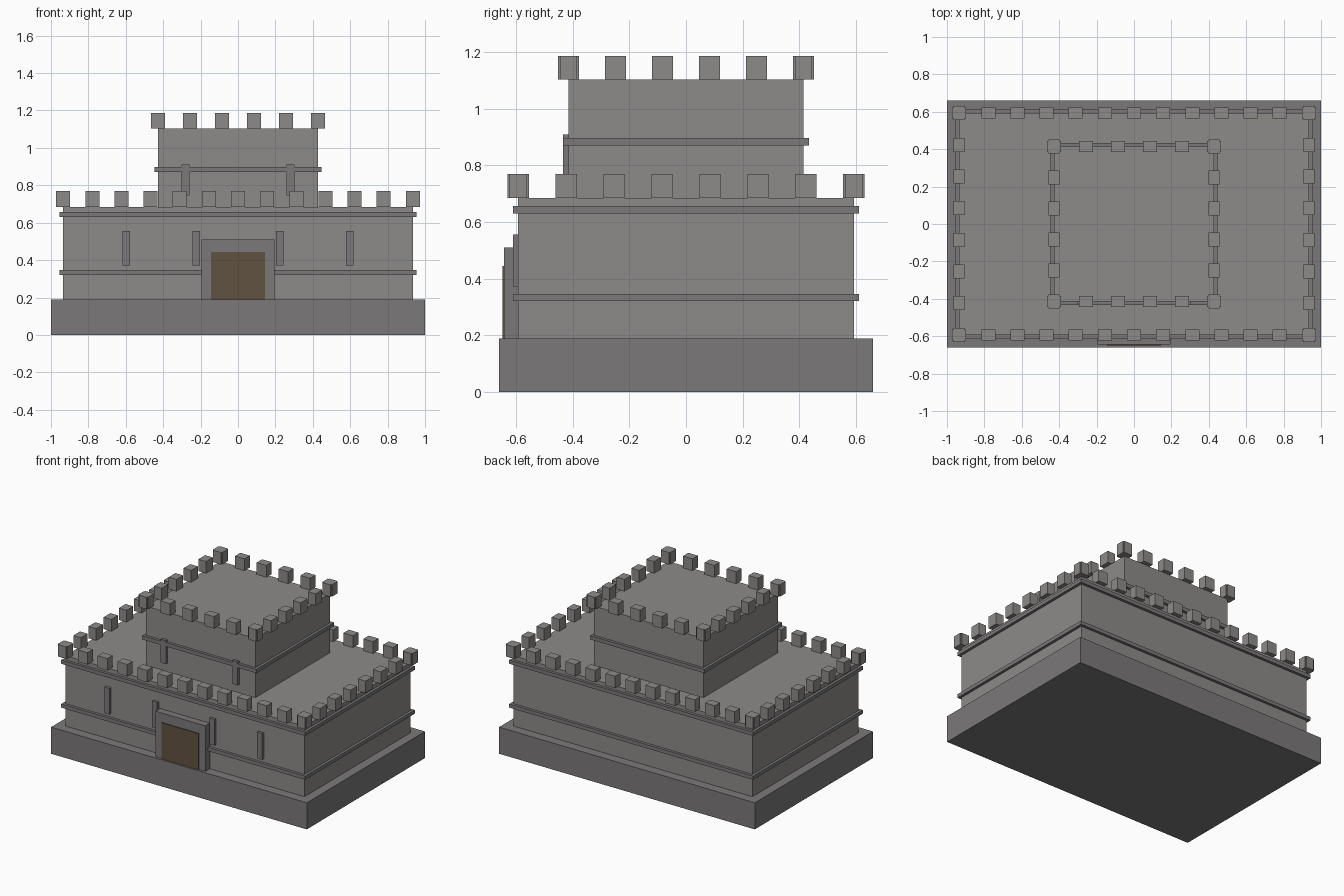
import bpy
import bmesh
from mathutils import Matrix, Vector

if "Cube" in bpy.data.objects:
    bpy.data.objects.remove(bpy.data.objects["Cube"])


def material(name, rgb):
    m = bpy.data.materials.new(name)
    m.diffuse_color = (*rgb, 1)
    m.use_nodes = True
    m.node_tree.nodes["Principled BSDF"].inputs["Base Color"].default_value = m.diffuse_color
    return m


STONE = material("stone", (0.27, 0.26, 0.25))
DARK = material("dark_stone", (0.20, 0.19, 0.195))
WOOD = material("wood", (0.12, 0.085, 0.055))


def boxes(name, spans, mat):
    """One object made of boxes given as (x0, x1, y0, y1, z0, z1)."""
    bm = bmesh.new()
    for x0, x1, y0, y1, z0, z1 in spans:
        centre = Vector((x0 + x1, y0 + y1, z0 + z1)) / 2
        size = (x1 - x0, y1 - y0, z1 - z0, 1)
        bmesh.ops.create_cube(bm, size=1, matrix=Matrix.Translation(centre) @ Matrix.Diagonal(size))
    mesh = bpy.data.meshes.new(name)
    bm.to_mesh(mesh)
    bm.free()
    mesh.materials.append(mat)
    obj = bpy.data.objects.new(name, mesh)
    bpy.context.collection.objects.link(obj)
    return obj


def block(hx, hy, z0, z1):
    return (-hx, hx, -hy, hy, z0, z1)


def battlements(name, hx, hy, nx, ny, z0, z1, width=0.075, depth=0.06):
    """Merlons along all four wall tops; the two runs cross at the corners."""
    w, d = width / 2, depth / 2
    spans = []
    for s in (-1, 1):
        for i in range(nx):
            x = -hx + 2 * hx * i / (nx - 1)
            spans.append((x - w, x + w, s * hy - d, s * hy + d, z0, z1))
        for i in range(ny):
            y = -hy + 2 * hy * i / (ny - 1)
            spans.append((s * hx - d, s * hx + d, y - w, y + w, z0, z1))
    boxes(name, spans, STONE)


# Plinth
boxes("plinth", [block(1.0, 0.66, 0, 0.188)], DARK)

# Lower storey with two string courses
boxes("lower_storey", [block(0.935, 0.593, 0.188, 0.685)], STONE)
boxes("lower_bands", [block(0.954, 0.612, z, z + 0.026) for z in (0.32, 0.63)], DARK)
battlements("lower_battlements", 0.935, 0.593, 13, 8, 0.685, 0.769)

# Upper keep with one string course
boxes("upper_keep", [block(0.428, 0.415, 0.685, 1.103)], STONE)
boxes("upper_band", [block(0.447, 0.434, 0.87, 0.897)], DARK)
battlements("upper_battlements", 0.428, 0.415, 6, 6, 1.103, 1.187)

# Arrow slits on the front
boxes("lower_slits", [(x - 0.02, x + 0.02, -0.612, -0.575, 0.372, 0.556)
                      for x in (-0.597, -0.224, 0.224, 0.597)], DARK)
boxes("upper_slits", [(x - 0.021, x + 0.021, -0.434, -0.397, 0.745, 0.91)
                      for x in (-0.28, 0.28)], DARK)

# Gate surround and wooden door
boxes("gate_surround", [(-0.195, 0.195, -0.643, -0.575, 0.188, 0.51)], DARK)
boxes("gate_door", [(-0.145, 0.145, -0.649, -0.60, 0.188, 0.444)], WOOD)
